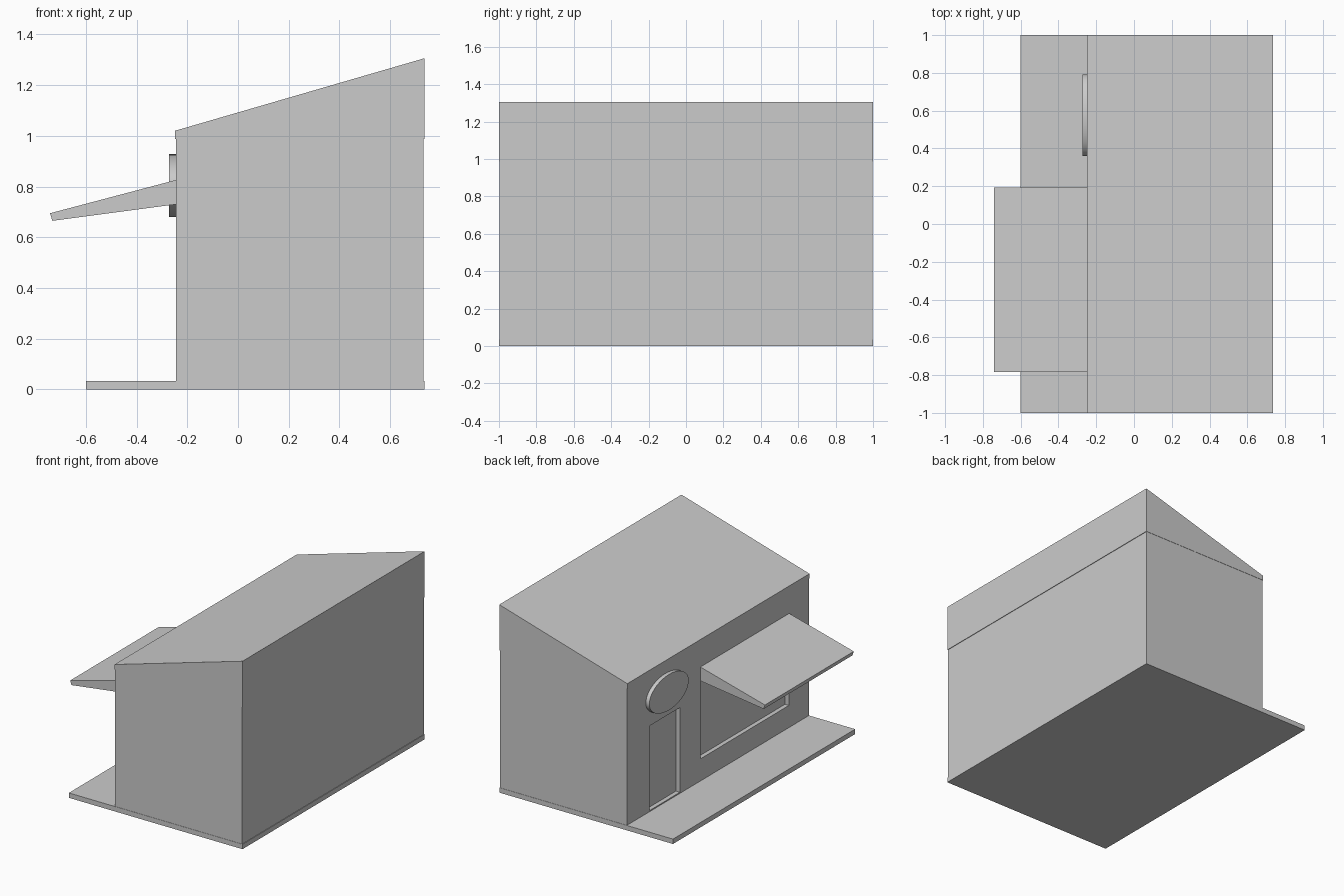
import bpy, bmesh
from math import radians, pi

if "Cube" in bpy.data.objects:
    bpy.data.objects.remove(bpy.data.objects["Cube"])


def prism(name, profile, y0, y1):
    """Extrude an (x, z) profile along y."""
    bm = bmesh.new()
    face = bm.faces.new([bm.verts.new((x, y0, z)) for x, z in profile])
    ext = bmesh.ops.extrude_face_region(bm, geom=[face])
    verts = [g for g in ext["geom"] if isinstance(g, bmesh.types.BMVert)]
    bmesh.ops.translate(bm, verts=verts, vec=(0, y1 - y0, 0))
    bmesh.ops.recalc_face_normals(bm, faces=bm.faces)
    mesh = bpy.data.meshes.new(name)
    bm.to_mesh(mesh)
    bm.free()
    obj = bpy.data.objects.new(name, mesh)
    bpy.context.collection.objects.link(obj)
    return obj


def box(name, x0, x1, y0, y1, z0, z1):
    return prism(name, [(x0, z0), (x1, z0), (x1, z1), (x0, z1)], y0, y1)


WALL_X = -0.245   # shop front plane
RECESS = 0.03     # depth of door and window

# Ground slab with pavement in front of the shop
box("floor_slab", -0.6, 0.735, -1, 1, 0, 0.034)

# Main building block
walls = box("walls", WALL_X, 0.731, -0.998, 0.998, 0.034, 0.987)

# Recessed door and window
for name, y0, y1, z0, z1 in (("door_cutter", 0.418, 0.753, 0.042, 0.63),
                             ("window_cutter", -0.78, 0.192, 0.188, 0.725)):
    cutter = box(name, WALL_X - 0.1, WALL_X + RECESS, y0, y1, z0, z1)
    mod = walls.modifiers.new(name, 'BOOLEAN')
    mod.operation = 'DIFFERENCE'
    mod.solver = 'EXACT'
    mod.object = cutter
    bpy.context.view_layer.objects.active = walls
    bpy.ops.object.modifier_apply(modifier=name)
    bpy.data.objects.remove(cutter)

# Sloping roof wedge
prism("roof", [(-0.249, 0.987), (0.735, 0.987), (0.735, 1.306), (-0.249, 1.02)], -1, 1)

# Tapered awning over the window
prism("awning", [(WALL_X, 0.826), (-0.741, 0.695), (-0.732, 0.665), (WALL_X, 0.73)],
      -0.783, 0.192)

# Oval sign plate above the door
bpy.ops.mesh.primitive_cylinder_add(vertices=48, radius=1, depth=0.027,
                                    location=(-0.2585, 0.575, 0.804),
                                    rotation=(0, pi / 2, 0))
sign = bpy.context.object
sign.name = "oval_sign"
sign.scale = (0.124, 0.216, 1)
bpy.ops.object.transform_apply(location=False, rotation=True, scale=True)
bpy.ops.object.shade_smooth_by_angle(angle=radians(30))
